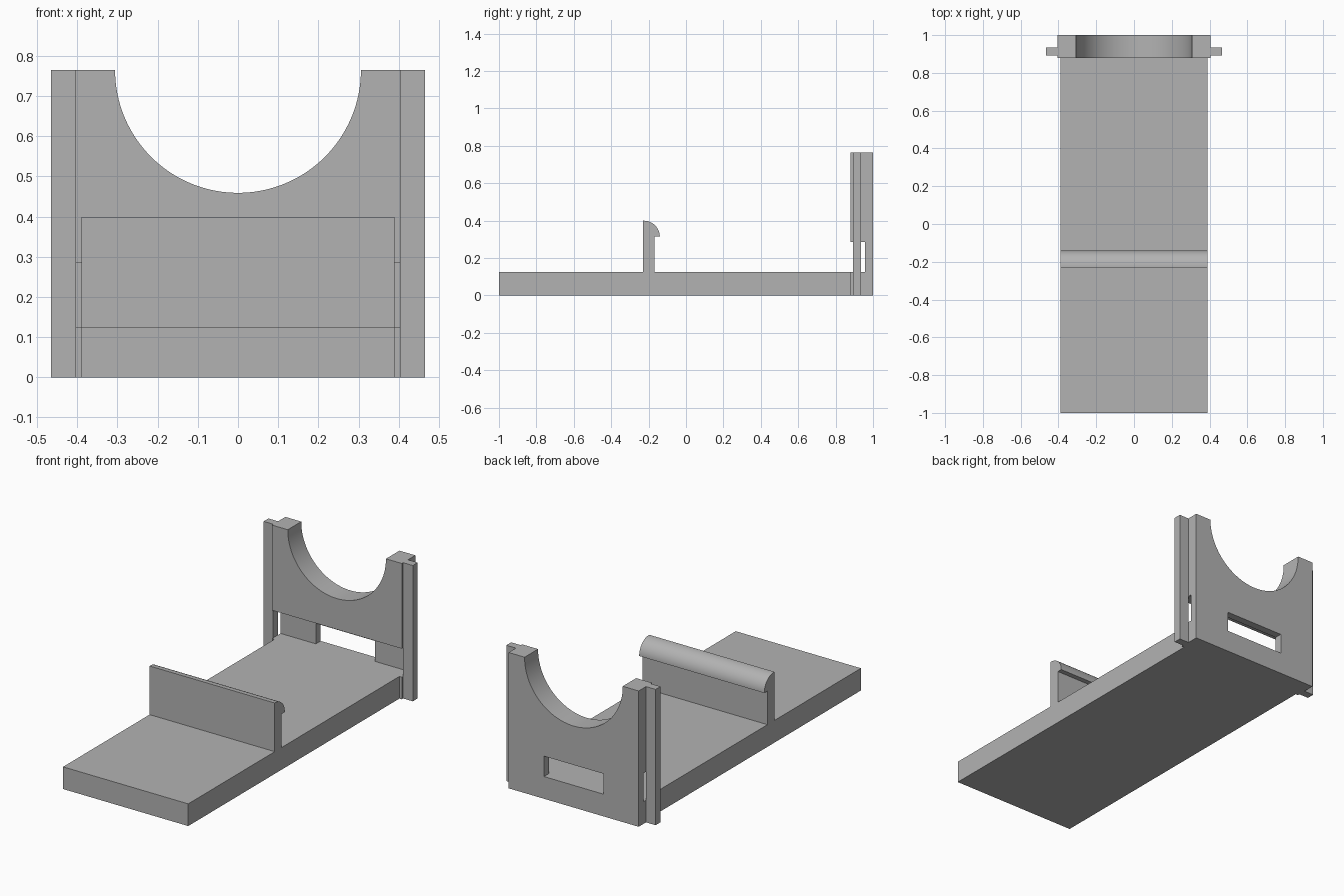
import bpy
import bmesh
import math
from mathutils import Vector

if "Cube" in bpy.data.objects:
    bpy.data.objects.remove(bpy.data.objects["Cube"], do_unlink=True)

# Single plain grey plastic
grey = bpy.data.materials.new("plain grey")
grey.use_nodes = True
colour = (0.45, 0.45, 0.45, 1)
grey.diffuse_color = colour
grey.node_tree.nodes["Principled BSDF"].inputs["Base Color"].default_value = colour


def extrude(name, points, sweep):
    """Closed loop of 3D points swept into a solid along a vector."""
    bm = bmesh.new()
    face = bm.faces.new([bm.verts.new(p) for p in points])
    swept = bmesh.ops.extrude_face_region(bm, geom=[face], use_keep_orig=True)
    moved = [g for g in swept["geom"] if isinstance(g, bmesh.types.BMVert)]
    bmesh.ops.translate(bm, verts=moved, vec=Vector(sweep))
    bmesh.ops.recalc_face_normals(bm, faces=bm.faces)
    mesh = bpy.data.meshes.new(name)
    bm.to_mesh(mesh)
    bm.free()
    mesh.materials.append(grey)
    obj = bpy.data.objects.new(name, mesh)
    bpy.context.collection.objects.link(obj)
    return obj


def box(name, x0, x1, y0, y1, z0, z1):
    loop = [(x0, y0, z0), (x1, y0, z0), (x1, y1, z0), (x0, y1, z0)]
    return extrude(name, loop, (0, 0, z1 - z0))


def arc(cu, cv, radius, start, end, steps):
    angles = [math.radians(start + (end - start) * i / steps) for i in range(steps + 1)]
    return [(cu + radius * math.cos(a), cv + radius * math.sin(a)) for a in angles]


def select_only(obj):
    bpy.ops.object.select_all(action="DESELECT")
    obj.select_set(True)
    bpy.context.view_layer.objects.active = obj


def cut(obj, cutter):
    mod = obj.modifiers.new("cut", "BOOLEAN")
    mod.operation = "DIFFERENCE"
    mod.solver = "EXACT"
    mod.object = cutter
    select_only(obj)
    bpy.ops.object.modifier_apply(modifier=mod.name)
    bpy.data.objects.remove(cutter, do_unlink=True)


half, panel_half = 0.39, 0.405
front, back = 0.88, 1.0
floor, top = 0.125, 0.765

# Long flat base
box("base", -half, half, -1, front, 0, floor)

# Upright lip with a rounded hook facing the back
profile = [(-0.23, floor), (-0.168, floor), (-0.168, 0.314)]
profile += arc(-0.225, 0.314, 0.085, 0, 90, 16) + [(-0.23, 0.399)]
lip = extrude("hooked_lip", [(-half, y, z) for y, z in profile], (2 * half, 0, 0))

# Back panel with a half-round cradle in its top edge
profile = [(panel_half, top), (panel_half, 0), (-panel_half, 0), (-panel_half, top)]
profile += arc(0, top, 0.306, 180, 360, 64)
panel = extrude("cradle_panel", [(x, front, z) for x, z in profile], (0, back - front, 0))

# Open slot across the panel front, and a window through the wall behind it
cut(panel, box("slot_cutter", -0.6, 0.6, 0.8, 0.957, floor, 0.285))
cut(panel, box("window_cutter", -0.185, 0.185, 0.9, 1.1, floor, 0.24))

# Full-height guide rails on both sides of the panel
for side, name in ((1, "left_rail"), (-1, "right_rail")):
    x0, x1 = sorted((side * panel_half, side * 0.465))
    box(name, x0, x1, 0.892, 0.935, 0, top)

for obj in (lip, panel):
    select_only(obj)
    bpy.ops.object.shade_smooth_by_angle(angle=math.radians(30))
